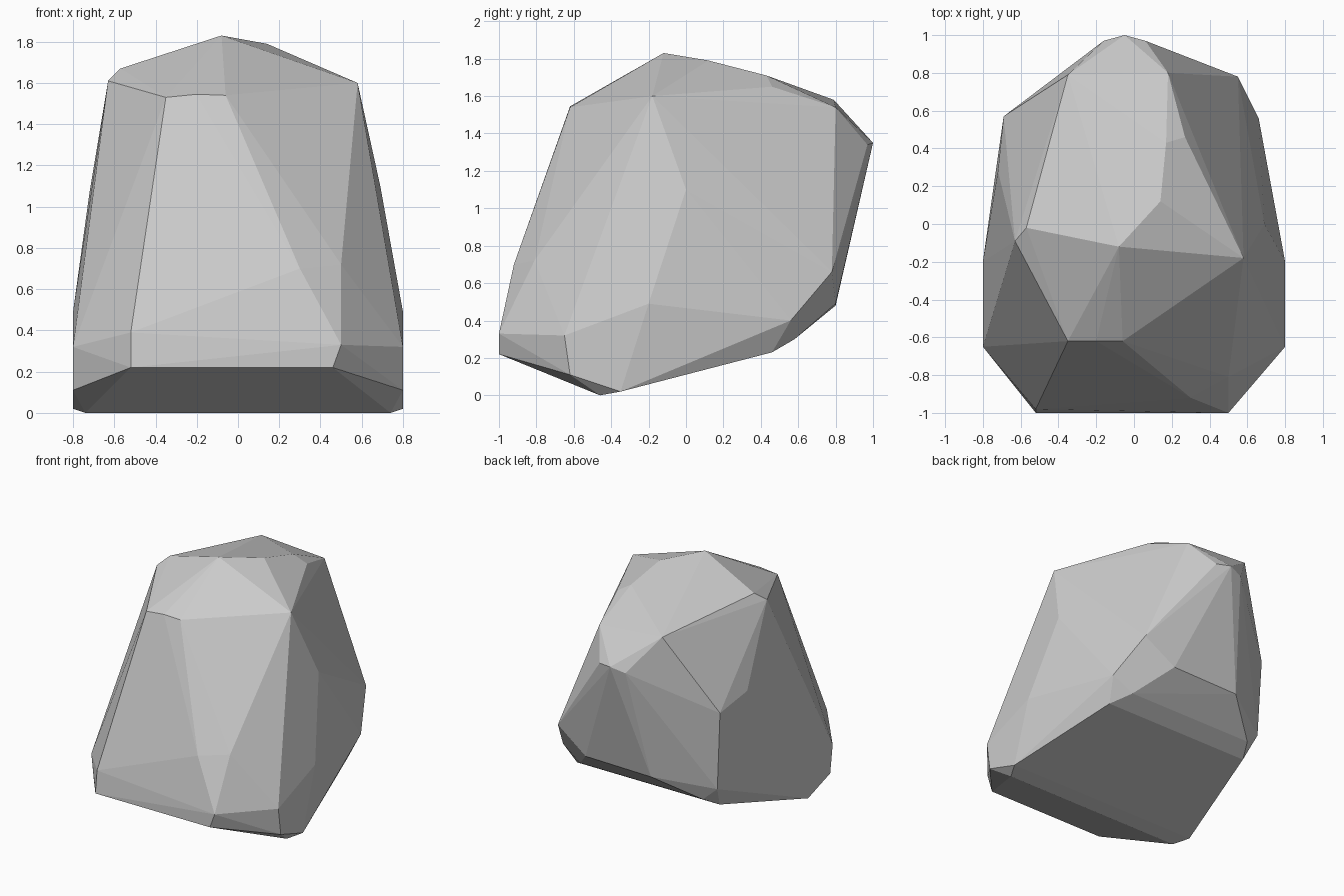
import bpy
import bmesh
from math import radians

default_cube = bpy.data.objects.get("Cube")
if default_cube:
    bpy.data.objects.remove(default_cube, do_unlink=True)


def make_material(name, colour):
    material = bpy.data.materials.new(name)
    material.use_nodes = True
    material.diffuse_color = colour
    material.node_tree.nodes["Principled BSDF"].inputs["Base Color"].default_value = colour
    return material


def mirrored(points):
    """Corners that appear on both flanks of the boulder."""
    return [(side * x, y, z) for x, y, z in points for side in (-1, 1)]


def chiselled_block(name, corners, material, flatness):
    """Wrap the corners in a convex skin and merge nearly flat facets."""
    bm = bmesh.new()
    for corner in corners:
        bm.verts.new(corner)
    result = bmesh.ops.convex_hull(bm, input=bm.verts[:])
    leftover = [item for item in result["geom_interior"] + result["geom_unused"]
                if isinstance(item, bmesh.types.BMVert)]
    if leftover:
        bmesh.ops.delete(bm, geom=list(set(leftover)), context="VERTS")
    bmesh.ops.dissolve_limit(bm, angle_limit=flatness,
                             verts=bm.verts[:], edges=bm.edges[:])
    bmesh.ops.recalc_face_normals(bm, faces=bm.faces[:])
    mesh = bpy.data.meshes.new(name)
    bm.to_mesh(mesh)
    bm.free()
    mesh.materials.append(material)
    block = bpy.data.objects.new(name, mesh)
    bpy.context.collection.objects.link(block)
    return block


# Bottom ridge, where the boulder rests, and the wide lower flanks
base = mirrored([
    (.8, -.35, .02), (.74, -.46, 0), (.8, -.62, .11),
    (.8, -.65, .32), (.8, -.2, .49),
])

# Underside rising toward the back
underside = mirrored([(.61, .46, .23), (.66, .56, .4)])
underside += [(.5, .58, .3), (-.55, .58, .3)]

# Front slab, leaning back from the toe to the brow
front = [
    (-.52, -1, .22), (.46, -1, .22), (.5, -1, .33), (-.52, -.98, .39),
    (.5, -.81, .72), (.3, -.92, .7),
    (-.35, -.62, 1.53), (-.2, -.62, 1.545), (-.06, -.62, 1.54),
]

# Crown with its off-centre peak
crown = [
    (-.08, -.12, 1.83), (.58, -.18, 1.6), (-.63, -.09, 1.61),
    (-.57, -.02, 1.67), (.14, .12, 1.79), (.17, .43, 1.71),
    (.27, .46, 1.65), (.18, .8, 1.54), (-.35, .79, 1.58),
]

# Overhanging back and the shoulders on either flank
back = [
    (-.05, 1, 1.35), (-.16, .97, 1.32), (.06, .97, 1.34),
    (.55, .78, .66), (.3, .8, .49), (-.26, .8, .48),
    (-.45, .7, 1.32), (-.69, .57, 1), (-.72, .28, 1.07), (.69, 0, 1.1),
]

stone = make_material("grey stone", (.6, .6, .6, 1))
chiselled_block("boulder", base + underside + front + crown + back, stone, radians(2))
